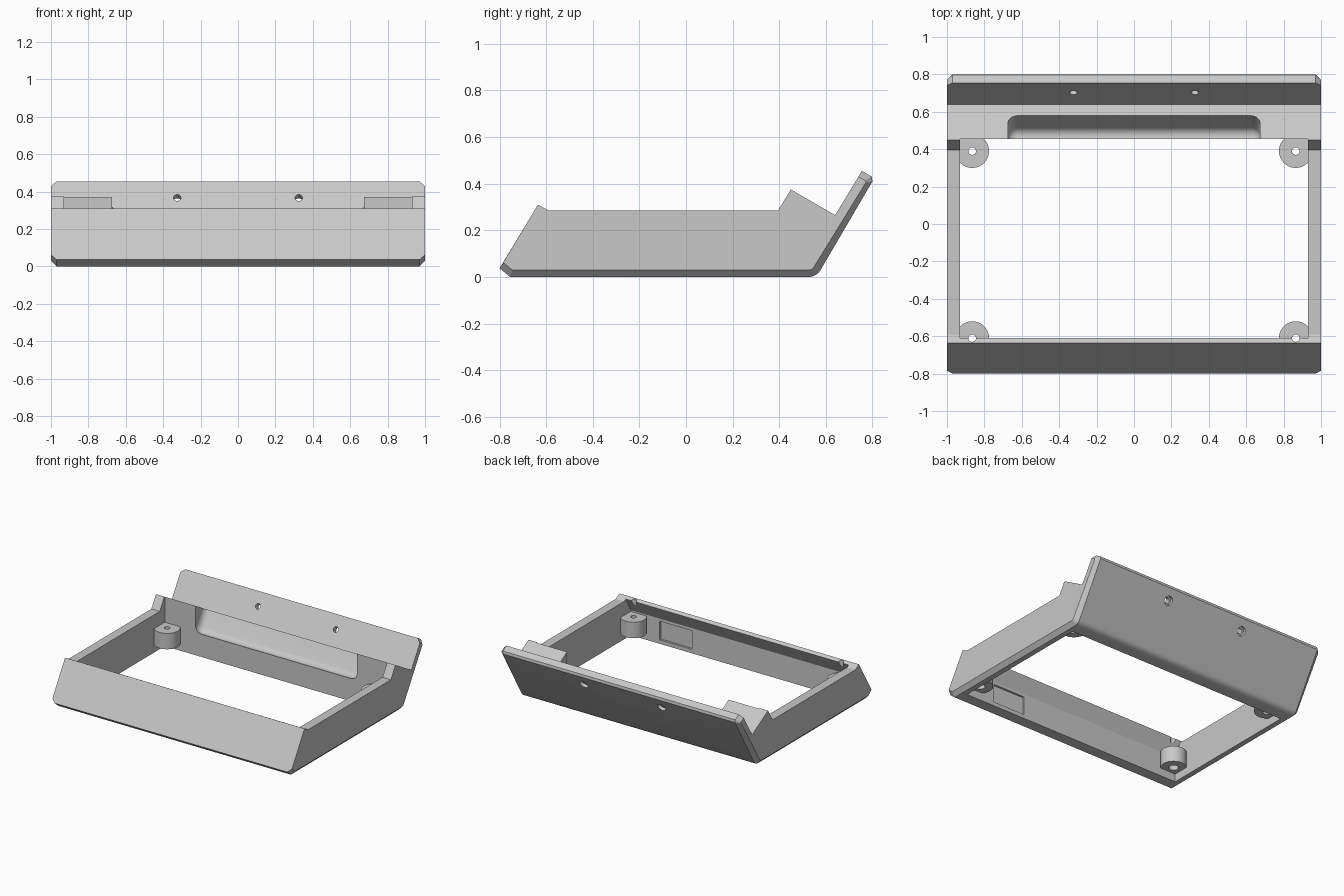
import bpy, bmesh, math
from mathutils import Vector, Matrix

if "Cube" in bpy.data.objects:
    bpy.data.objects.remove(bpy.data.objects["Cube"])

grey = bpy.data.materials.new("light_grey")
grey.diffuse_color = (0.58, 0.58, 0.58, 1)
grey.use_nodes = True
grey.node_tree.nodes["Principled BSDF"].inputs["Base Color"].default_value = grey.diffuse_color


def finish(name, bm):
    bmesh.ops.recalc_face_normals(bm, faces=bm.faces[:])
    if bm.calc_volume(signed=True) < 0:
        bmesh.ops.reverse_faces(bm, faces=bm.faces[:])
    me = bpy.data.meshes.new(name)
    bm.to_mesh(me)
    bm.free()
    ob = bpy.data.objects.new(name, me)
    bpy.context.collection.objects.link(ob)
    me.materials.append(grey)
    return ob


def loft(name, sections):
    """Solid through matching (x, yz points) sections."""
    bm = bmesh.new()
    rings = [[bm.verts.new((x, y, z)) for y, z in pts] for x, pts in sections]
    n = len(rings[0])
    for a, b in zip(rings, rings[1:]):
        for i in range(n):
            j = (i + 1) % n
            bm.faces.new((a[i], a[j], b[j], b[i]))
    bm.faces.new(rings[0][::-1])
    bm.faces.new(rings[-1])
    return finish(name, bm)


def rod(name, start, end, r, segs=40):
    start, end = Vector(start), Vector(end)
    d = end - start
    bm = bmesh.new()
    m = Matrix.Translation((start + end) / 2) @ d.to_track_quat('Z', 'Y').to_matrix().to_4x4()
    bmesh.ops.create_cone(bm, cap_ends=True, segments=segs, radius1=r, radius2=r,
                          depth=d.length, matrix=m)
    return finish(name, bm)


def apply_boolean(target, tool, op):
    bpy.context.view_layer.objects.active = target
    mod = target.modifiers.new("bool", 'BOOLEAN')
    mod.operation, mod.object, mod.solver = op, tool, 'EXACT'
    bpy.ops.object.modifier_apply(modifier=mod.name)
    bpy.data.objects.remove(tool)


# Body: side profile, with the lower and rear outline pulled in at the ends (chamfer)
top = [(0.64, 0.265), (0.45, 0.375), (0.395, 0.285), (-0.59, 0.285), (-0.635, 0.31)]
full = [(-0.80, 0.037), (-0.755, 0), (0.53, 0), (0.545, 0.003), (0.558, 0.009), (0.569, 0.018),
        (0.578, 0.031), (0.80, 0.41), (0.797, 0.43), (0.755, 0.455)]
inset = [(-0.784, 0.062), (-0.746, 0.03), (0.53, 0.03), (0.535, 0.031), (0.541, 0.034),
         (0.546, 0.039), (0.551, 0.046), (0.772, 0.405), (0.768, 0.414), (0.740, 0.430)]
frame = loft("stand_frame", [(-1, inset + top), (-0.97, full + top),
                             (0.97, full + top), (1, inset + top)])

# Large central opening, leaving an overhanging front wall
hole = [(-0.67, -0.1), (-0.67, 0.19), (-0.61, 0.295), (-0.61, 0.6), (0.455, 0.6), (0.455, -0.1)]
apply_boolean(frame, loft("opening", [(-0.93, hole), (0.93, hole)]), 'DIFFERENCE')

# Rounded pocket in the rear block, parallel to the sloping lip
t, n = Vector((0, 0.5, 0.866)), Vector((0, -0.866, 0.5))
corner = Vector((0, 0.492, 0.149))
bm = bmesh.new()
bmesh.ops.create_cube(bm, size=1)
for v in bm.verts:
    c = v.co.copy()
    v.co = corner + Vector((c.x * 1.35, 0, 0)) + n * (c.y + 0.5) * 0.35 + t * (c.z + 0.5) * 0.4
bmesh.ops.recalc_face_normals(bm, faces=bm.faces[:])
bmesh.ops.bevel(bm, geom=bm.edges[:], offset=0.05, segments=6, profile=0.5, affect='EDGES')
apply_boolean(frame, finish("pocket", bm), 'DIFFERENCE')

# Shallow recess inside the front wall
rec = [(-0.685, 0.03), (-0.685, 0.17), (-0.6, 0.17), (-0.6, 0.03)]
apply_boolean(frame, loft("recess", [(0.42, rec), (0.69, rec)]), 'DIFFERENCE')

# Four screw bosses with stepped vertical holes
for x in (-0.865, 0.865):
    for y in (-0.61, 0.39):
        apply_boolean(frame, rod("boss", (x, y, 0.06), (x, y, 0.18), 0.09, 64), 'UNION')
        apply_boolean(frame, rod("drill", (x, y, 0.04), (x, y, 0.5), 0.02), 'DIFFERENCE')
        apply_boolean(frame, rod("bore", (x, y, 0.04), (x, y, 0.11), 0.034), 'DIFFERENCE')

# Two counterbored holes through the rear lip
for x in (-0.325, 0.325):
    p = Vector((x, 0.702, 0.367))
    apply_boolean(frame, rod("drill", p + n * 0.05, p - n * 0.12, 0.02), 'DIFFERENCE')
    apply_boolean(frame, rod("bore", p - n * 0.04, p - n * 0.12, 0.033), 'DIFFERENCE')

bpy.ops.object.select_all(action='DESELECT')
frame.select_set(True)
bpy.context.view_layer.objects.active = frame
bpy.ops.object.shade_smooth_by_angle(angle=math.radians(25))
